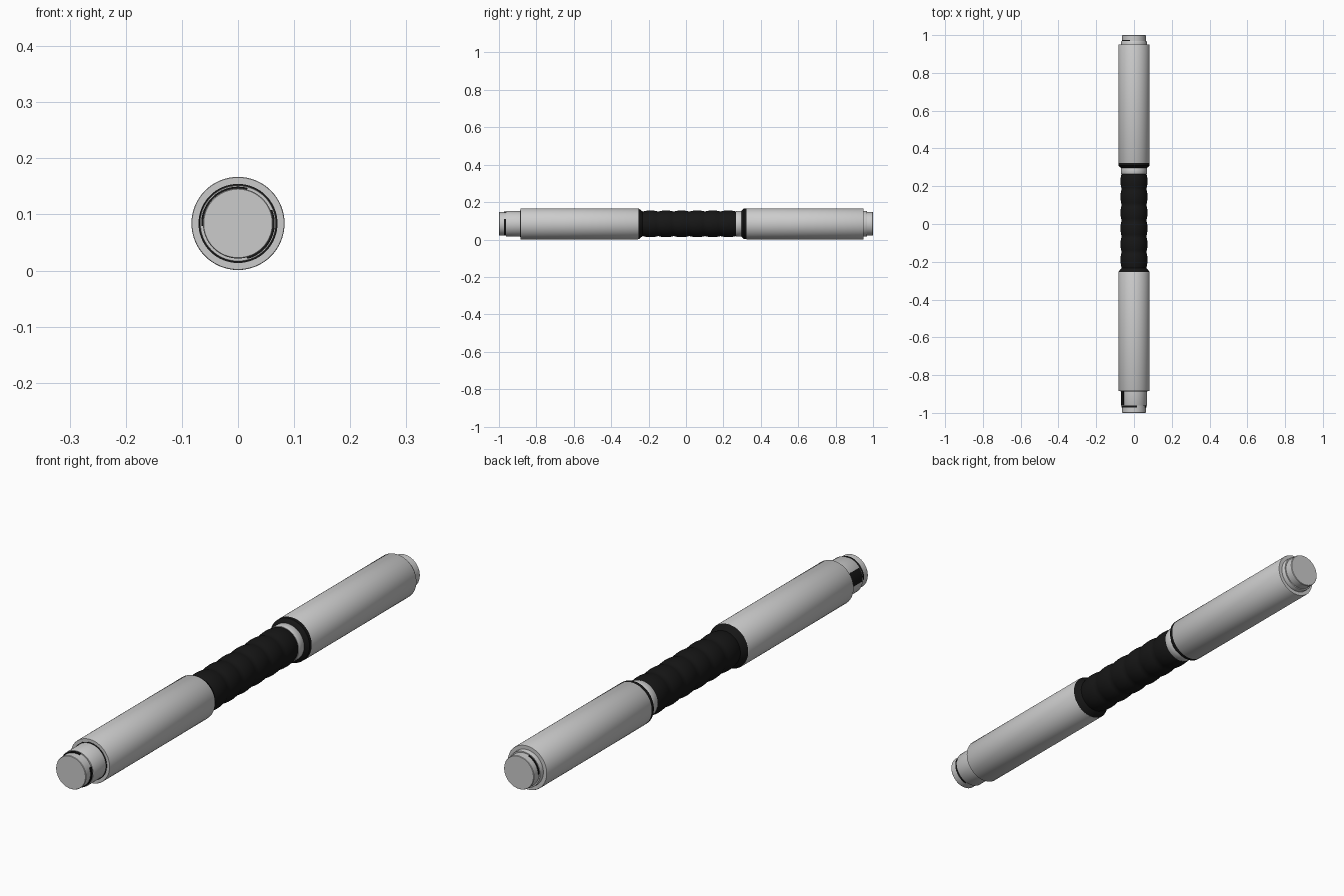
import bpy, bmesh, math

if "Cube" in bpy.data.objects:
    bpy.data.objects.remove(bpy.data.objects["Cube"])

CZ = 0.084      # height of the long axis
SEG = 64

black = bpy.data.materials.new("black")
black.diffuse_color = (0.008, 0.008, 0.008, 1)
black.use_nodes = True
black.node_tree.nodes["Principled BSDF"].inputs["Base Color"].default_value = black.diffuse_color


def lathe(name, profile, mat=None, a0=0, a1=360, closed=False):
    """Revolve (y, radius) points about the long axis; angles are seen from the front."""
    bm = bmesh.new()
    full = a1 - a0 >= 360
    n = SEG if full else max(4, int((a1 - a0) / 5))
    rings = []
    for i in range(n if full else n + 1):
        a = math.radians(a0 + (a1 - a0) * i / n)
        rings.append([bm.verts.new((r * math.cos(a), y, CZ + r * math.sin(a))) for y, r in profile])
    m = len(profile)
    for i in range(n):
        p, q = rings[i], rings[(i + 1) % len(rings)]
        for j in range(m if closed else m - 1):
            k = (j + 1) % m
            bm.faces.new((p[j], p[k], q[k], q[j]))
    if full and not closed:
        bm.faces.new([r[0] for r in rings])
        bm.faces.new([r[-1] for r in rings])
    elif not full:
        bm.faces.new(rings[0])
        bm.faces.new(rings[-1])
    bmesh.ops.recalc_face_normals(bm, faces=bm.faces)
    me = bpy.data.meshes.new(name)
    bm.to_mesh(me)
    bm.free()
    ob = bpy.data.objects.new(name, me)
    bpy.context.collection.objects.link(ob)
    if mat:
        me.materials.append(mat)
    bpy.context.view_layer.objects.active = ob
    ob.select_set(True)
    bpy.ops.object.shade_smooth_by_angle(angle=math.radians(35))
    ob.select_set(False)
    return ob


def band(name, y0, y1, r0, r1, mat=None, a0=0, a1=360):
    return lathe(name, [(y0, r0), (y0, r1), (y1, r1), (y1, r0)], mat, a0, a1, True)


# Two long grey sleeves
lathe("front_sleeve", [(-0.885, 0.082), (-0.883, 0.083), (-0.257, 0.083), (-0.255, 0.082)])
lathe("rear_sleeve", [(0.322, 0.082), (0.324, 0.083), (0.948, 0.083), (0.95, 0.082)])

# Front end: cap, collar and dark seam against the sleeve
lathe("front_cap", [(-1.0, 0.061), (-0.998, 0.0625), (-0.95, 0.0625)])
lathe("front_collar", [(-0.962, 0.067), (-0.96, 0.068), (-0.88, 0.068)])
band("front_seam", -0.887, -0.88, 0.06, 0.0705, black)

# Dark latch slots: a wide panel plus thin arcs round the collar edge
band("front_latch_panel", -0.958, -0.884, 0.06, 0.0692, black, 142, 184)
band("front_slot_top", -0.972, -0.961, 0.055, 0.0655, black, 75, 184)
band("front_slot_side", -0.972, -0.961, 0.055, 0.0655, black, -75, 22)

# Rear end
lathe("rear_collar", [(0.945, 0.068), (0.966, 0.068), (0.968, 0.067)])
lathe("rear_cap", [(0.96, 0.0625), (0.998, 0.0625), (1.0, 0.061)])
band("rear_slot", 0.967, 0.974, 0.055, 0.0645, black, 110, 180)

# Wavy black hand grip with a flared front flange
grip = [(-0.257, 0.0825), (-0.25, 0.08), (-0.236, 0.069)]
bumps, start, end = 6, -0.232, 0.268
for i in range(bumps * 8 + 1):
    t = i / 8
    r = 0.0655 + 0.006 * abs(math.sin(math.pi * t)) ** 0.8
    grip.append((start + (end - start) * t / bumps, r))
lathe("grip", grip, black)

# Grey neck ring and black flare before the rear sleeve
lathe("neck_ring", [(0.266, 0.068), (0.268, 0.069), (0.297, 0.069), (0.299, 0.068)])
lathe("rear_flare", [(0.296, 0.067), (0.298, 0.0705), (0.31, 0.0825), (0.324, 0.0825)], black)
